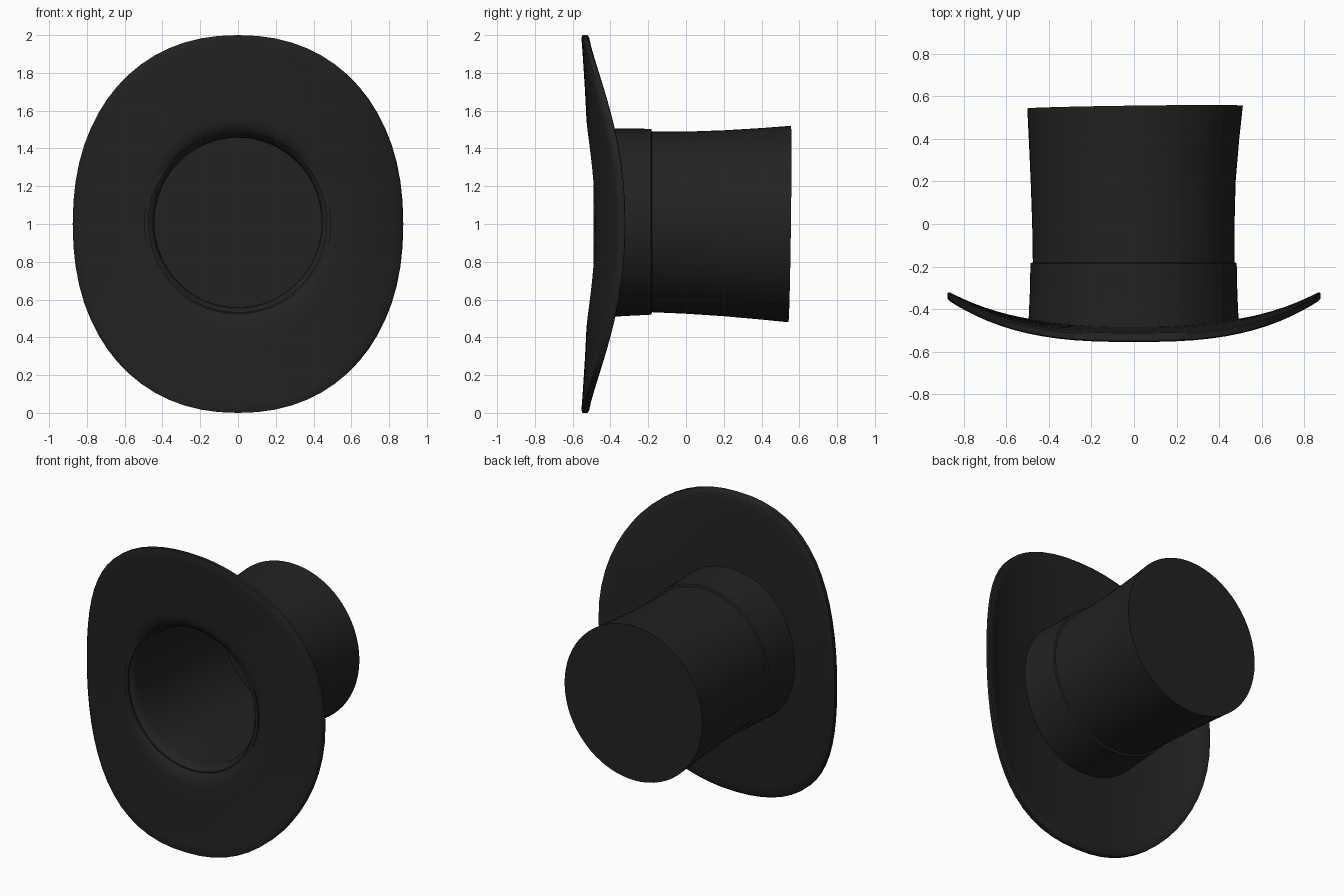
import bpy, bmesh, math

if "Cube" in bpy.data.objects:
    bpy.data.objects.remove(bpy.data.objects["Cube"])

N = 64
felt = bpy.data.materials.new("black felt")
felt.diffuse_color = (0.016, 0.016, 0.016, 1)
felt.use_nodes = True
felt.node_tree.nodes["Principled BSDF"].inputs["Base Color"].default_value = felt.diffuse_color


def loft(name, rings, closed=False, caps=(), angle=35):
    """Skin a list of rings of N points; optionally join last to first or cap ends."""
    bm = bmesh.new()
    vs = [[bm.verts.new(p) for p in r] for r in rings]
    pairs = list(zip(vs, vs[1:])) + ([(vs[-1], vs[0])] if closed else [])
    for a, b in pairs:
        for i in range(N):
            j = (i + 1) % N
            bm.faces.new((a[i], a[j], b[j], b[i]))
    for c in caps:
        bm.faces.new(vs[c])
    bmesh.ops.recalc_face_normals(bm, faces=bm.faces)
    me = bpy.data.meshes.new(name)
    bm.to_mesh(me)
    bm.free()
    me.materials.append(felt)
    ob = bpy.data.objects.new(name, me)
    bpy.context.collection.objects.link(ob)
    bpy.context.view_layer.objects.active = ob
    ob.select_set(True)
    bpy.ops.object.shade_smooth_by_angle(angle=math.radians(angle))
    ob.select_set(False)
    return ob


def ellipse(y, cx, rx, cz, rz, tilt=0.0):
    pts = []
    for i in range(N):
        a = 2 * math.pi * i / N
        x, z = cx + rx * math.cos(a), cz + rz * math.sin(a)
        pts.append((x, y + tilt * (x + z - 1), z))
    return pts


def brim_ring(t, lift):
    """Ring of the saddle-shaped brim, t from hole (0) to outer edge (1)."""
    pts = []
    for i in range(N):
        a = 2 * math.pi * i / N
        c, s = math.cos(a), math.sin(a)
        p = 2 / 2.2
        ox = 0.875 * math.copysign(abs(c) ** p, c)
        oz = math.copysign(abs(s) ** p, s)
        x = 0.47 * c * (1 - t) + ox * t
        z = 0.48 * s * (1 - t) + oz * t
        y = -0.515 - 0.04 * z * z + 0.158 * abs(x / 0.875) ** 3 + lift
        pts.append((x, y, z + 1))
    return pts


# Brim with rounded edge, rolled lip and the lining inside the crown
ts = [0, 0.15, 0.3, 0.45, 0.6, 0.75, 0.88, 0.97]
rings = [brim_ring(t, 0.042) for t in ts]
rings += [brim_ring(1.0, 0.034), brim_ring(1.0, 0.006)]
rings += [brim_ring(t, 0.0) for t in reversed(ts[1:])]
rings += [brim_ring(0.06, 0.006)]
rings += [ellipse(y, 0, r - 0.006, 1.008, r) for y, r in
          ((-0.475, 0.464), (-0.45, 0.453), (-0.42, 0.449), (-0.18, 0.452),
           (0.1, 0.46), (0.35, 0.472), (0.515, 0.485))]
loft("brim_and_lining", rings, caps=(-1,), angle=60)

# Flared crown with slightly tilted flat top
loft("crown", [ellipse(*r) for r in (
    (-0.45, -0.002, 0.472, 1.01, 0.477),
    (-0.18, -0.002, 0.473, 1.011, 0.478),
    (0.0, -0.003, 0.475, 1.007, 0.482),
    (0.2, -0.004, 0.481, 1.004, 0.492),
    (0.4, 0.0, 0.494, 1.001, 0.507),
    (0.549, 0.005, 0.506, 1.0, 0.52, 0.013))], caps=(-1,))

# Hat band around the crown base
loft("hat_band", [ellipse(*r) for r in (
    (-0.18, -0.002, 0.472, 1.011, 0.477),
    (-0.184, -0.002, 0.484, 1.012, 0.492),
    (-0.32, -0.002, 0.487, 1.009, 0.496),
    (-0.455, -0.002, 0.493, 1.006, 0.501),
    (-0.49, -0.002, 0.495, 1.006, 0.503),
    (-0.49, -0.002, 0.472, 1.008, 0.477))], closed=True)
